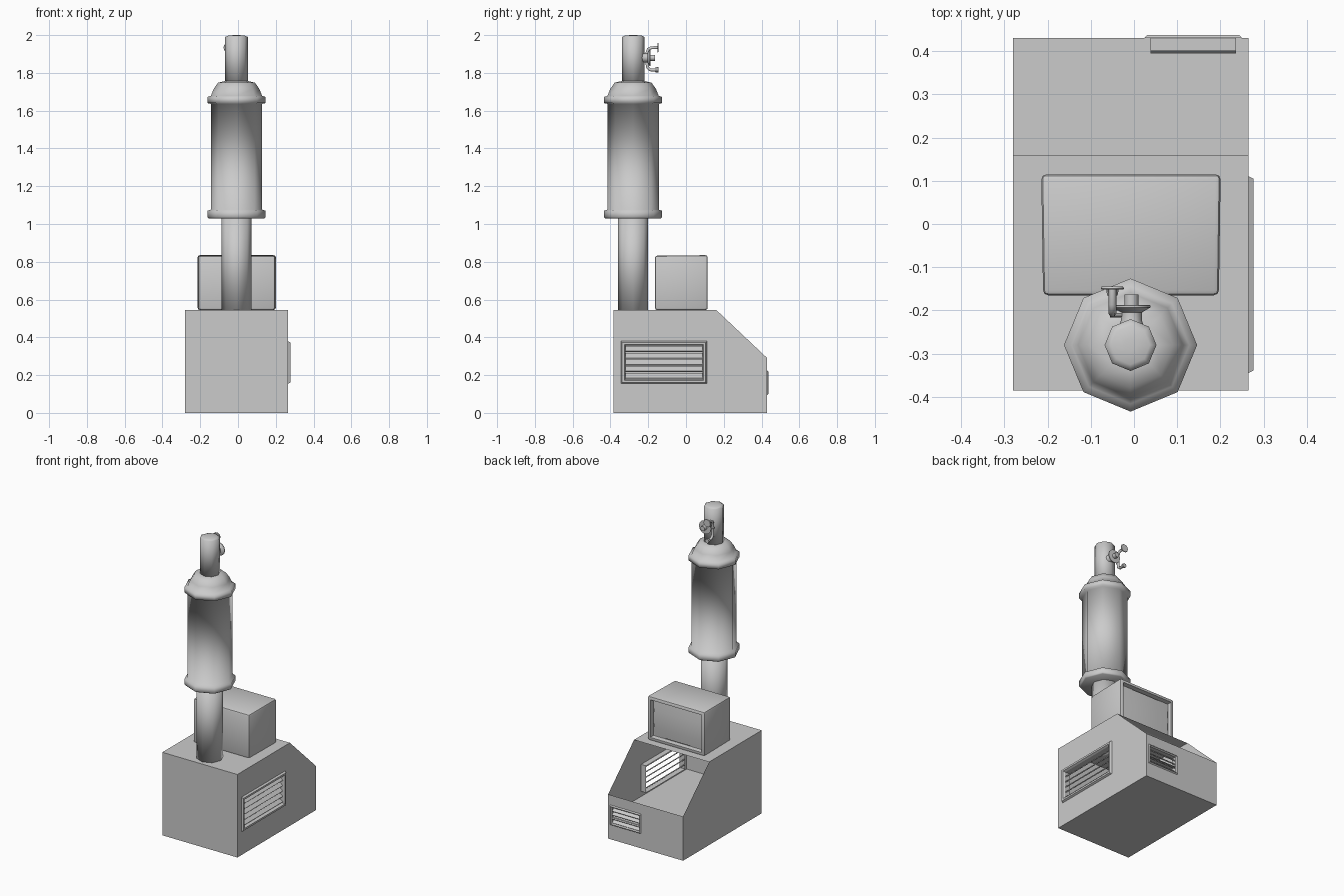
import bpy, bmesh, math
from mathutils import Matrix, Vector

if "Cube" in bpy.data.objects:
    bpy.data.objects.remove(bpy.data.objects["Cube"])

CX, CY = -0.008, -0.28            # axis of the column


def finish(name, bm, smooth=None, recalc=True):
    if recalc:
        bmesh.ops.recalc_face_normals(bm, faces=bm.faces)
    me = bpy.data.meshes.new(name)
    bm.to_mesh(me)
    bm.free()
    ob = bpy.data.objects.new(name, me)
    bpy.context.collection.objects.link(ob)
    if smooth is not None:
        bpy.ops.object.select_all(action='DESELECT')
        ob.select_set(True)
        bpy.context.view_layer.objects.active = ob
        bpy.ops.object.shade_smooth_by_angle(angle=math.radians(smooth))
    return ob


def bridge(bm, a, b):
    n = len(a)
    for i in range(n):
        bm.faces.new((a[i], a[(i + 1) % n], b[(i + 1) % n], b[i]))


def lathe(name, profile, sides=8, mat=Matrix(), smooth=180):
    """Revolve (radius, height) pairs around local z, capped at both ends."""
    bm = bmesh.new()
    rings = []
    for r, z in profile:
        rings.append([bm.verts.new(mat @ Vector((r * math.cos(2 * math.pi * i / sides),
                                                 r * math.sin(2 * math.pi * i / sides), z)))
                      for i in range(sides)])
    for a, b in zip(rings, rings[1:]):
        bridge(bm, a, b)
    bm.faces.new(rings[0])
    bm.faces.new(rings[-1])
    return finish(name, bm, smooth)


def wall(bm, outline, hole=()):
    """Flat wall, optionally with a hole."""
    edges = []
    for loop in (outline, hole):
        vs = [bm.verts.new(p) for p in loop]
        edges += [bm.edges.new((vs[i], vs[(i + 1) % len(vs)])) for i in range(len(vs))]
    bmesh.ops.triangle_fill(bm, edges=edges, use_beauty=True)


def rect(w, h, n=0.0):
    return [Vector((u * w / 2, v * h / 2, n)) for u, v in ((-1, -1), (1, -1), (1, 1), (-1, 1))]


def vent(name, mat, w, h, border, proud, depth, slats):
    """Louvred vent; local x across, y up, z outward."""
    bm = bmesh.new()
    loops = [(0, 0), (0.006, proud), (border - 0.006, proud), (border, 0), (border, -depth)]
    rings = [[bm.verts.new(mat @ p) for p in rect(w - 2 * i, h - 2 * i, n)] for i, n in loops]
    for a, b in zip(rings, rings[1:]):
        bridge(bm, a, b)
    ih = h - 2 * border
    for k in range(slats):
        m = (mat @ Matrix.Translation((0, -ih / 2 + ih * (k + 0.5) / slats, -depth / 2))
             @ Matrix.Rotation(math.radians(40), 4, 'X')
             @ Matrix.Diagonal((w - 2 * border, 0.006, depth * 1.15, 1)))
        bmesh.ops.create_cube(bm, size=1, matrix=m)
    finish(name, bm)


# cabinet: thin shell, open on the slope, raised floor inside
X0, X1, Y0, Y1, YS, H, HF, FL = -0.28, 0.265, -0.385, 0.43, 0.16, 0.545, 0.29, 0.145
side_vent = Matrix(((0, 0, 1, X1), (1, 0, 0, -0.117), (0, 1, 0, 0.267), (0, 0, 0, 1)))
front_vent = Matrix(((-1, 0, 0, 0.137), (0, 0, 1, Y1), (0, 1, 0, 0.16), (0, 0, 0, 1)))
SW, SH, SB = 0.455, 0.225, 0.024
FW, FH, FB = 0.226, 0.13, 0.014
bm = bmesh.new()
side = [(Y0, 0), (Y1, 0), (Y1, HF), (YS, H), (Y0, H)]
wall(bm, [(X0, y, z) for y, z in side])
wall(bm, [(X1, y, z) for y, z in side],
     [side_vent @ p for p in rect(SW - 2 * SB, SH - 2 * SB)])
wall(bm, [(X0, Y1, 0), (X1, Y1, 0), (X1, Y1, HF), (X0, Y1, HF)],
     [front_vent @ p for p in rect(FW - 2 * FB, FH - 2 * FB)])
for a, b in (((Y0, 0), (Y1, 0)), ((Y0, 0), (Y0, H)), ((Y0, H), (YS, H))):
    wall(bm, [(X0, *a), (X1, *a), (X1, *b), (X0, *b)])
bmesh.ops.remove_doubles(bm, verts=bm.verts, dist=1e-4)
finish("cabinet", bm)
bm = bmesh.new()
bm.faces.new([bm.verts.new(p) for p in ((X0, Y0, FL), (X1, Y0, FL), (X1, Y1, FL), (X0, Y1, FL))])
finish("cabinet_inner_floor", bm, recalc=False)

vent("side_vent", side_vent, SW, SH, SB, 0.012, 0.035, 5)
vent("front_vent", front_vent, FW, FH, FB, 0.007, 0.035, 4)

# monitor case with recessed front
bm = bmesh.new()
bmesh.ops.create_cube(bm, size=1, matrix=Matrix.Translation((-0.007, -0.025, 0.69))
                      @ Matrix.Diagonal((0.415, 0.28, 0.29, 1)))
for v in bm.verts:
    if v.co.y < -0.1:
        v.co.x = -0.007 + (v.co.x + 0.007) * 0.98
        v.co.z = 0.545 + (v.co.z - 0.545) * 0.99
bmesh.ops.bevel(bm, geom=bm.edges[:], offset=0.012, segments=2, profile=0.5, affect='EDGES')
bm.faces.ensure_lookup_table()
front = max(bm.faces, key=lambda f: f.calc_center_median().y)
bmesh.ops.inset_individual(bm, faces=[front], thickness=0.014, depth=0)
bmesh.ops.inset_individual(bm, faces=[front], thickness=0.005, depth=-0.028)
finish("monitor_case", bm, 35)

# bulging screen
bm = bmesh.new()
bmesh.ops.create_grid(bm, x_segments=4, y_segments=4, size=0.5)
for v in bm.verts:
    u, w = v.co.x, v.co.y
    v.co = (-0.007 - u * 0.35, 0.088 + 0.016 * (1 - 2 * u * u - 2 * w * w), 0.69 + w * 0.226)
finish("screen", bm, 40, recalc=False)

# column: post, tank with two flanges, shoulder and neck
axis = Matrix.Translation((CX, CY, 0))
lathe("post", [(0.08, 0.545), (0.08, 1.04)], mat=axis)
lathe("tank", [(0.148, 1.03), (0.154, 1.036), (0.154, 1.07), (0.136, 1.076),
               (0.136, 1.636), (0.154, 1.64), (0.154, 1.673), (0.136, 1.678),
               (0.121, 1.715), (0.098, 1.748), (0.06, 1.757)], mat=axis)
lathe("neck", [(0.06, 1.75), (0.06, 1.99), (0.045, 1.997), (0.015, 2.0)], mat=axis)


def along_y(x, z):
    return Matrix.Translation((x, 0, z)) @ Matrix.Rotation(-math.pi / 2, 4, 'X')


# outlet with flange and stub
lathe("outlet", [(0.03, -0.24), (0.024, -0.222), (0.024, -0.205), (0.044, -0.193),
                 (0.044, -0.188), (0.016, -0.187), (0.016, -0.163)], 12, along_y(-0.006, 1.88), 40)

# valve pipe beside the outlet
cu = bpy.data.curves.new("valve_pipe", 'CURVE')
cu.dimensions = '3D'
cu.bevel_depth = 0.009
cu.bevel_resolution = 1
cu.use_fill_caps = True
sp = cu.splines.new('POLY')
path = [(-0.155, 1.816), (-0.19, 1.816), (-0.203, 1.828), (-0.207, 1.85),
        (-0.207, 1.905), (-0.2, 1.925), (-0.185, 1.933), (-0.15, 1.934)]
sp.points.add(len(path) - 1)
for p, (y, z) in zip(sp.points, path):
    p.co = (-0.05, y, z, 1)
bpy.context.collection.objects.link(bpy.data.objects.new("valve_pipe", cu))
lathe("valve_wheel", [(0.025, -0.152), (0.027, -0.149), (0.025, -0.145)], 10, along_y(-0.05, 1.934), 40)
lathe("valve_spout", [(0.012, -0.165), (0.014, -0.155), (0.014, -0.146)], 8, along_y(-0.05, 1.816), 40)
lathe("valve_link", [(0.009, -0.055), (0.009, -0.015)], 8,
      Matrix.Translation((0, -0.207, 1.88)) @ Matrix.Rotation(math.pi / 2, 4, 'Y'), 40)
